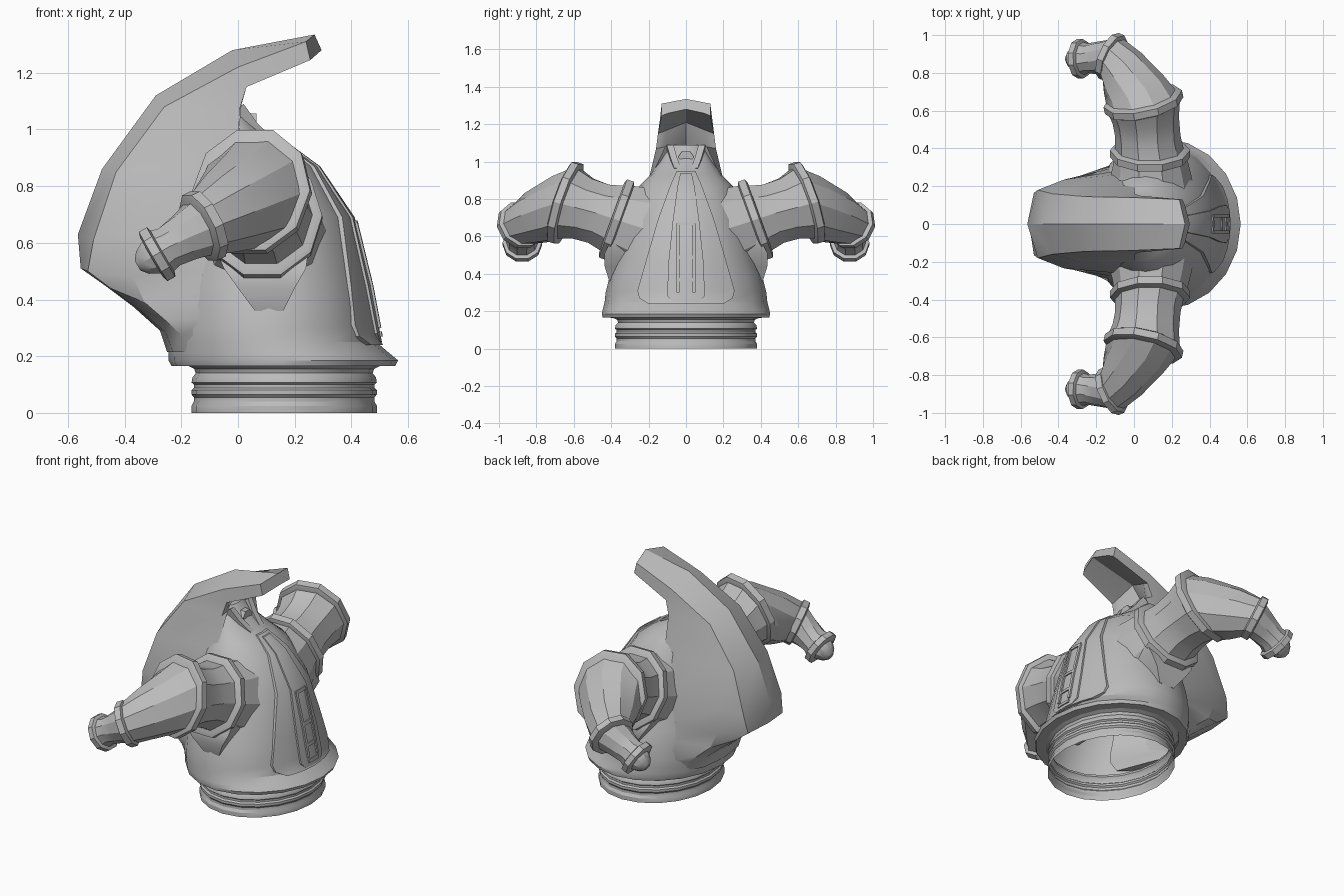
import bpy, bmesh, math
from mathutils import Vector

cube = bpy.data.objects.get("Cube")
if cube:
    bpy.data.objects.remove(cube)

grey = bpy.data.materials.new("plain grey")
grey.use_nodes = True
grey.diffuse_color = (0.5, 0.5, 0.5, 1)
grey.node_tree.nodes["Principled BSDF"].inputs["Base Color"].default_value = (0.5, 0.5, 0.5, 1)
parts = []


def loft(name, rings, cap_start=True, cap_end=True):
    """Skin a list of closed rings that have equal point counts."""
    bm = bmesh.new()
    loops = [[bm.verts.new(p) for p in ring] for ring in rings]
    n = len(loops[0])
    for a, b in zip(loops, loops[1:]):
        for i in range(n):
            j = (i + 1) % n
            bm.faces.new((a[i], a[j], b[j], b[i]))
    if cap_start:
        bm.faces.new(loops[0][::-1])
    if cap_end:
        bm.faces.new(loops[-1])
    bmesh.ops.recalc_face_normals(bm, faces=bm.faces)
    mesh = bpy.data.meshes.new(name)
    bm.to_mesh(mesh)
    bm.free()
    mesh.materials.append(grey)
    obj = bpy.data.objects.new(name, mesh)
    bpy.context.collection.objects.link(obj)
    parts.append(obj)
    return obj


def oval(z, back, front, w, n=20):
    cx, rx = (back + front) / 2, (front - back) / 2
    return [(cx + rx * math.cos(math.tau * i / n), w * math.sin(math.tau * i / n), z)
            for i in range(n)]


# Threaded neck ring, open below
neck = [(0, 1), (.025, 1), (.04, .975), (.055, .975), (.065, 1), (.08, 1), (.088, .975),
        (.1, .975), (.107, 1), (.125, .99), (.14, .955), (.155, .97), (.168, 1.05)]
loft("neck_ring", [oval(z, .163 - .327 * s, .163 + .327 * s, .38 * s) for z, s in neck],
     False, False)

# Main shell: height, back, front, half width
BODY = [(.165, -.19, .5, .39), (.166, -.235, .555, .445), (.185, -.245, .565, .45),
        (.21, -.245, .535, .445), (.25, -.25, .488, .435), (.3, -.25, .478, .43),
        (.4, -.25, .46, .405), (.45, -.25, .45, .385),
        (.69, -.2, .392, .315), (.87, -.15, .27, .25), (.93, -.13, .19, .19),
        (1.0, -.12, .08, .14), (1.09, -.1, .005, .09)]
loft("body_shell", [oval(*r) for r in BODY], False, True)


def front_x(y, z):
    """Forward surface of the shell at a given y and z."""
    for a, b in zip(BODY, BODY[1:]):
        if a[0] <= z <= b[0]:
            t = (z - a[0]) / (b[0] - a[0])
            back, front, w = (a[k] + (b[k] - a[k]) * t for k in (1, 2, 3))
            return (back + front) / 2 + (front - back) / 2 * math.sqrt(max(0, 1 - (y / w) ** 2))


def plate(name, rows, lift, cols=6):
    """Raised plate that follows the shell; rows hold z, y from, y to."""
    rings = []
    for z, y0, y1 in rows:
        ys = [y0 + (y1 - y0) * i / cols for i in range(cols + 1)]
        top = [(front_x(y, z) + lift, y, z) for y in ys]
        low = [(front_x(y, z) - .01, y, z) for y in reversed(ys)]
        rings.append(top + low)
    loft(name, rings)


# Layered face panels
plate("face_panel", [(z, -w, w) for z, w in
      ((.24, .2), (.27, .25), (.31, .26), (.45, .22), (.69, .15), (.87, .085), (.95, .05))], .012)
plate("face_center", [(z, -w, w) for z, w in
      ((.25, .07), (.28, .1), (.45, .095), (.69, .07), (.87, .045), (.94, .03))], .02)

# Slotted face grille
for side in (-1, 1):
    plate("grille_rail", [(z, side * .034, side * .05) for z in (.3, .45, .67)], .029, 1)
for z in (.27, .36, .48, .66):
    plate("grille_bar", [(z, -.045, .045), (z + .018, -.045, .045)], .027, 2)

# Hood sweeping up the back and over the top.
# Each half section runs ridge, edge, side, root, core as (x, z, half width).
HOOD = [
    [(.27, 1.335, 0), (.24, 1.31, .13), (.255, 1.245, .13), (.27, 1.258, .1), (.295, 1.28, 0)],
    [(-.02, 1.28, 0), (0, 1.22, .14), (.03, 1.15, .15), (.025, 1.165, .11), (.01, 1.21, 0)],
    [(-.29, 1.12, 0), (-.26, 1.08, .145), (.005, 1.07, .16), (.01, 1.08, .11), (-.06, 1.12, 0)],
    [(-.48, .86, 0), (-.43, .85, .16), (-.29, .86, .2), (0, .88, .205), (-.22, .93, 0)],
    [(-.565, .63, 0), (-.51, .61, .18), (-.37, .63, .235), (-.09, .69, .26), (-.34, .7, 0)],
    [(-.555, .51, 0), (-.53, .5, .165), (-.37, .48, .235), (-.1, .5, .28), (-.35, .5, 0)],
    [(-.47, .45, 0), (-.45, .44, .17), (-.33, .39, .24), (-.1, .4, .3), (-.34, .4, 0)],
    [(-.37, .375, 0), (-.35, .365, .17), (-.26, .33, .245), (-.1, .33, .32), (-.33, .36, 0)],
    [(-.275, .29, 0), (-.255, .285, .17), (-.2, .275, .25), (-.1, .27, .32), (-.265, .285, 0)],
    [(-.25, .215, 0), (-.23, .215, .17), (-.17, .215, .25), (-.12, .215, .29), (-.24, .218, 0)],
]


def mirrored(half):
    return ([(x, w, z) for x, z, w in half] +
            [(x, -w, z) for x, z, w in reversed(half[1:-1])])


loft("hood", [mirrored(h) for h in HOOD])

# Forked latch where the face meets the hood
for side in (-1, 1):
    prong = []
    for x, z, y in ((.12, .965, .045), (.06, 1.02, .065), (.01, 1.09, .085)):
        prong.append([(x - .05, side * (y - .018), z - .04), (x + .01, side * (y - .018), z),
                      (x + .01, side * (y + .018), z), (x - .05, side * (y + .018), z - .04)])
    loft("latch_prong", prong)
loft("latch_plug", [[(x, .042 * math.cos(math.tau * i / 6), 1.025 + .036 * math.sin(math.tau * i / 6))
                     for i in range(6)] for x in (0, .065)])


# Ten-sided side tubes
def section(center, normal, r, aspect=1, n=10):
    axis = Vector(normal).normalized()
    up = (Vector((0, 0, 1)) - axis * axis.z).normalized()
    across = up.cross(axis)
    big = r / math.cos(math.pi / n)
    return [Vector(center) + up * big * math.cos(a) + across * big * aspect * math.sin(a)
            for a in (math.tau * (i + .5) / n for i in range(n))]


def collar(name, center, normal, r, thick, aspect=1):
    axis, c = Vector(normal).normalized(), Vector(center)
    steps = ((-.5, -.02), (-.35, 0), (.35, 0), (.5, -.02))
    return loft(name, [section(c + axis * thick * t, axis, r + d, aspect) for t, d in steps])


ROOT, MID, END = Vector((.085, .372, .69)), Vector((.05, .645, .78)), Vector((-.12, .885, .66))
TIP = Vector((-.285, .875, .56))
N_ROOT, N_MID, N_END, N_TIP = (0, .94, .34), (-.2, .93, .3), (-.84, .38, -.4), (-.86, -.02, -.5)

first = len(parts)
loft("tube_socket", [section((.09, .2, .635), N_ROOT, .24, .9),
                     section((.09, .3, .665), N_ROOT, .21, .92),
                     section(ROOT, N_ROOT, .195, .92)])
# Wedge under the inner collar
loft("socket_gusset", [[(x0, .25, z), (x1, .25, z), (x1, y, z), (x0, y, z)] for z, x0, x1, y in
                       ((.58, -.08, .25, .4), (.51, -.05, .24, .435),
                        (.44, 0, .2, .435), (.36, .06, .16, .41))])
collar("inner_collar", ROOT, N_ROOT, .222, .055, .91)
loft("upper_tube", [section(ROOT, N_ROOT, .19, .92),
                    section(ROOT.lerp(MID, .35), N_ROOT, .165),
                    section(ROOT.lerp(MID, .65), (-.1, .95, .3), .168),
                    section(MID, N_MID, .2, .95)])
collar("middle_collar", MID, N_MID, .222, .055, .91)
loft("elbow_tube", [section(MID, N_MID, .2, .92),
                    section(MID.lerp(END, .25), (-.42, .86, .07), .172, .95),
                    section(MID.lerp(END, .65), (-.7, .65, -.25), .138),
                    section(END, N_END, .11)])
collar("outer_collar", END, N_END, .125, .05)
loft("nozzle_tube", [section(END, N_END, .105),
                     section(END.lerp(TIP, .4), (-.86, .15, -.45), .085),
                     section(END.lerp(TIP, .75), N_TIP, .075),
                     section(TIP, N_TIP, .088)])
collar("nozzle_collar", TIP, N_TIP, .1, .045)
axis = Vector(N_TIP).normalized()
loft("nozzle_tip", [section(TIP + axis * d, N_TIP, r)
                    for d, r in ((0, .07), (.03, .062), (.06, .045), (.08, .02))])

# Matching tube on the other side
for obj in parts[first:]:
    mod = obj.modifiers.new("mirror", "MIRROR")
    mod.use_axis = (False, True, False)
    mod.use_mirror_merge = False

# Smooth the gentle curves and keep the hard edges
bpy.ops.object.select_all(action="DESELECT")
for obj in parts:
    obj.select_set(True)
bpy.context.view_layer.objects.active = parts[0]
bpy.ops.object.shade_smooth_by_angle(angle=math.radians(30))
